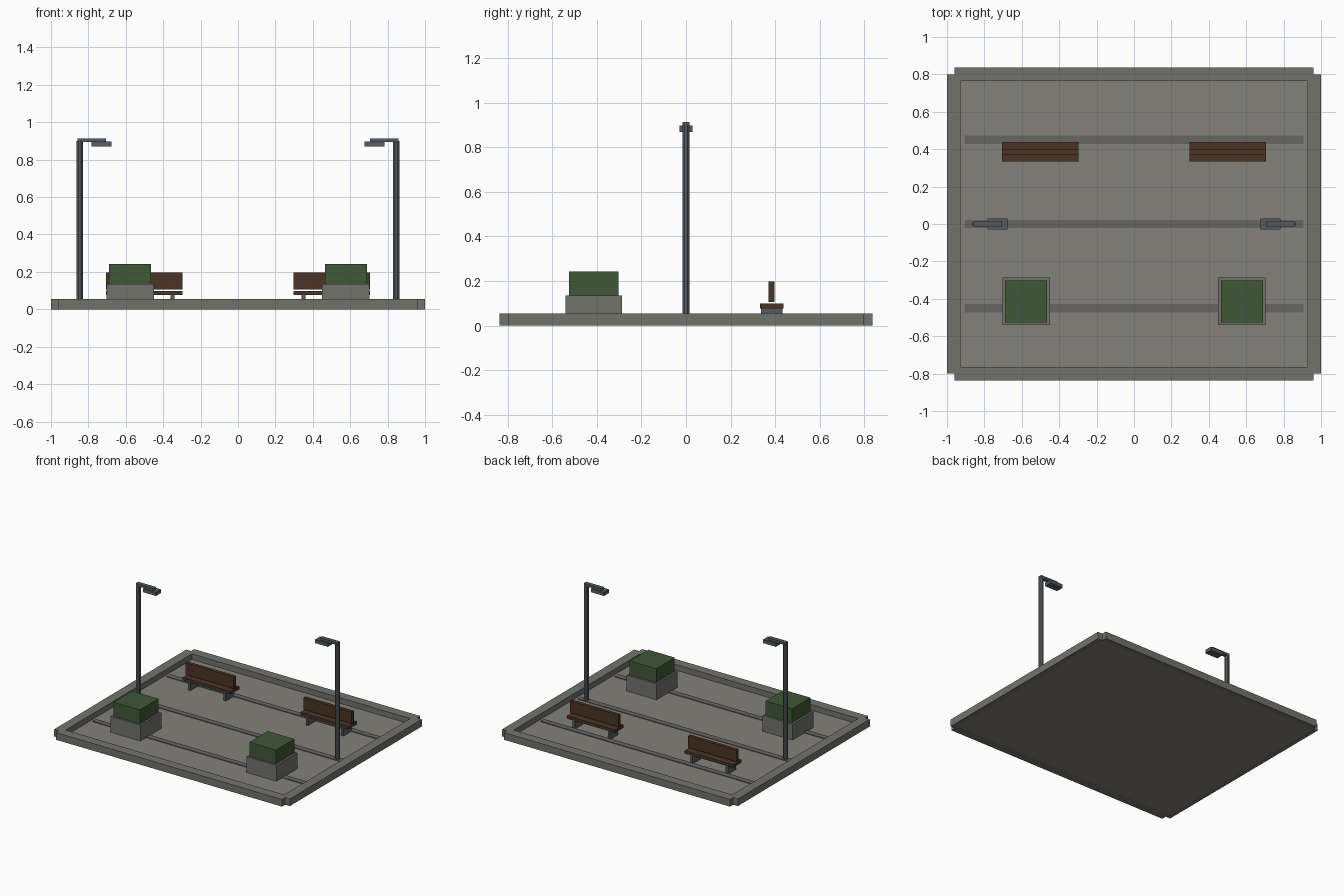
import bpy
import math

if "Cube" in bpy.data.objects:
    bpy.data.objects.remove(bpy.data.objects["Cube"])


def material(name, rgb):
    m = bpy.data.materials.new(name)
    m.diffuse_color = (*rgb, 1)
    m.use_nodes = True
    m.node_tree.nodes["Principled BSDF"].inputs["Base Color"].default_value = m.diffuse_color
    return m


PAVING = material("paving", (0.23, 0.22, 0.197))
CONCRETE = material("concrete", (0.168, 0.168, 0.152))
STRIP = material("strip", (0.13, 0.13, 0.125))
METAL = material("metal", (0.095, 0.105, 0.115))
WOOD = material("wood", (0.070, 0.034, 0.019))
LEAF = material("leaf", (0.050, 0.096, 0.038))


def box(name, x, y, z, mat):
    """Box from (min, max) ranges on each axis."""
    centre = [(a + b) / 2 for a, b in (x, y, z)]
    bpy.ops.mesh.primitive_cube_add(size=1, location=centre)
    ob = bpy.context.object
    ob.name = name
    ob.scale = [b - a for a, b in (x, y, z)]
    bpy.ops.object.transform_apply(location=True, rotation=False, scale=True)
    ob.data.materials.append(mat)
    return ob


def mirrored(lo, hi, side):
    return tuple(sorted((lo * side, hi * side)))


FLOOR = 0.012
BASE = 0.001

# Paved floor with three thin strips
box("paving_slab", (-0.96, 0.96), (-0.80, 0.80), (0, FLOOR), PAVING)
for y in (-0.45, 0.0, 0.45):
    box("paving_strip", (-0.905, 0.905), (y - 0.022, y + 0.022),
        (FLOOR - 0.004, FLOOR + 0.005), STRIP)

for side in (-1, 1):
    # Curbs, centred on the slab edges so the corners are notched
    box("side_curb", mirrored(0.927, 1.0, side), (-0.80, 0.80), (0, 0.055), CONCRETE)
    box("end_curb", (-0.96, 0.96), mirrored(0.765, 0.838, side), (0, 0.055), CONCRETE)

    # Planter with a clipped hedge
    box("planter", mirrored(0.45, 0.704, side), (-0.54, -0.287), (BASE, 0.134), CONCRETE)
    box("hedge", mirrored(0.464, 0.689, side), (-0.526, -0.302), (0.125, 0.242), LEAF)

    # Bench
    bench_x = mirrored(0.296, 0.705, side)
    box("bench_seat", bench_x, (0.333, 0.438), (0.077, 0.099), WOOD)
    box("bench_back", bench_x, (0.371, 0.397), (0.107, 0.197), WOOD)
    for leg_x in (0.35, 0.65):
        box("bench_leg", mirrored(leg_x - 0.01, leg_x + 0.01, side),
            (0.337, 0.433), (BASE, 0.078), METAL)

    # Lamp post with arm and head reaching inwards
    bpy.ops.mesh.primitive_cylinder_add(
        vertices=8, radius=0.018, depth=0.9 - BASE,
        location=(0.846 * side, 0, (0.9 + BASE) / 2), rotation=(0, 0, math.pi / 8))
    post = bpy.context.object
    post.name = "lamp_post"
    post.data.materials.append(METAL)
    box("lamp_arm", mirrored(0.705, 0.857, side), (-0.015, 0.015), (0.895, 0.914), METAL)
    box("lamp_head", mirrored(0.676, 0.784, side), (-0.03, 0.03), (0.87, 0.898), METAL)
